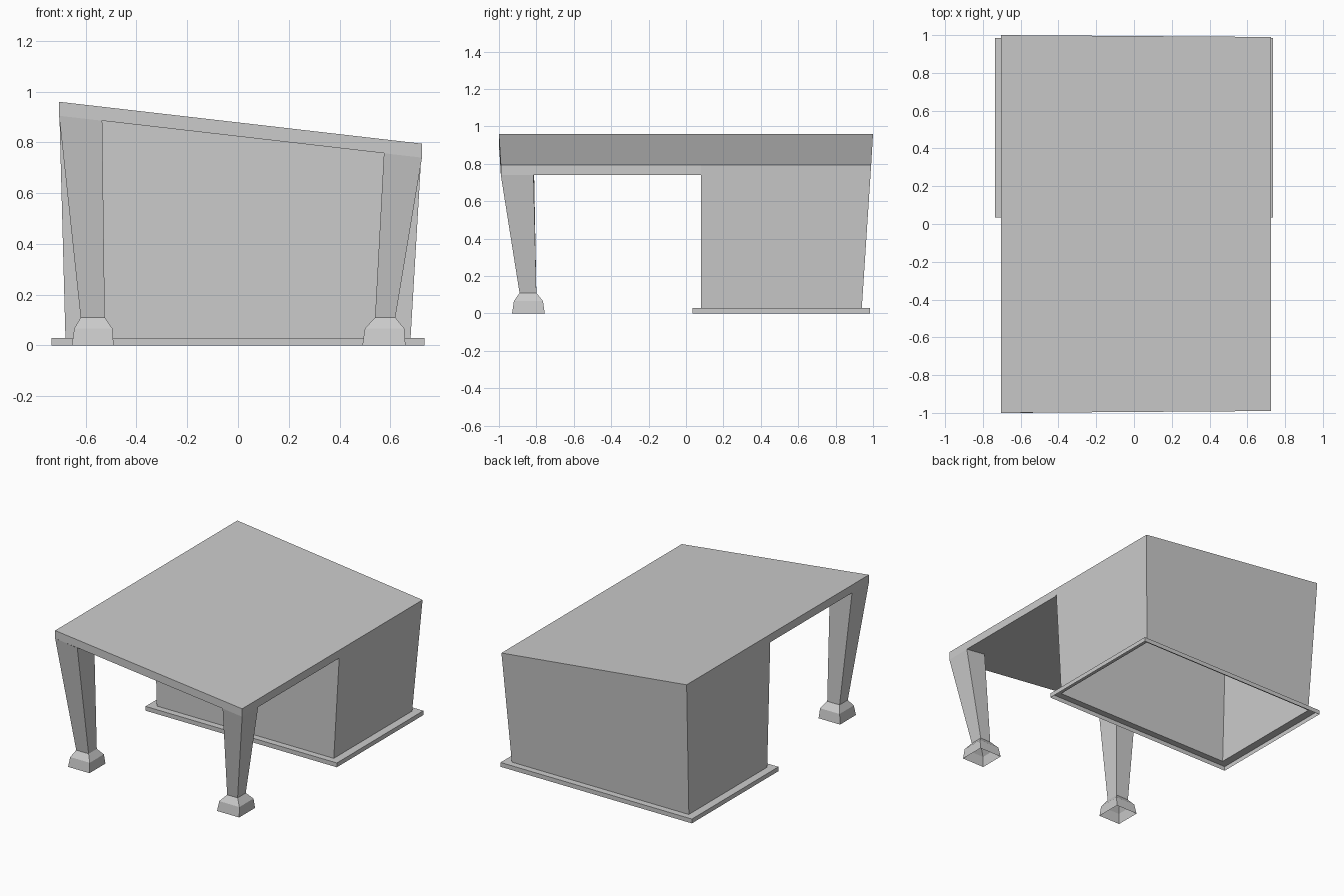
import bpy

cube = bpy.data.objects.get("Cube")
if cube:
    bpy.data.objects.remove(cube, do_unlink=True)

grey = bpy.data.materials.new("plain_grey")
grey.use_nodes = True
colour = (0.6, 0.6, 0.6, 1)
grey.diffuse_color = colour
grey.node_tree.nodes["Principled BSDF"].inputs["Base Color"].default_value = colour

# Roof outline and slope
LEFT, RIGHT = 0.725, -0.705
ROOF_THICK = 0.055
WALL_FRONT = 0.08


def roof_z(x):
    return 0.96 - 0.1154 * (x - RIGHT)


def rect(x0, x1, y0, y1, z):
    """Counter-clockwise ring; z is a height or a function of x."""
    height = z if callable(z) else lambda x: z
    return [(x, y, height(x)) for x, y in ((x0, y0), (x1, y0), (x1, y1), (x0, y1))]


def underside(x):
    return roof_z(x) - ROOF_THICK


def loft(name, rings, bottom=False, top=False, skip=()):
    """Join four-sided rings from bottom to top; skip leaves out sides."""
    verts = [v for ring in rings for v in ring]
    faces = []
    for r in range(len(rings) - 1):
        for i in range(4):
            if i not in skip:
                a, b = r * 4 + i, r * 4 + (i + 1) % 4
                faces.append((a, b, b + 4, a + 4))
    if bottom:
        faces.append((3, 2, 1, 0))
    if top:
        last = len(verts) - 4
        faces.append(tuple(range(last, last + 4)))
    mesh = bpy.data.meshes.new(name)
    mesh.from_pydata(verts, [], faces)
    mesh.materials.append(grey)
    obj = bpy.data.objects.new(name, mesh)
    bpy.context.collection.objects.link(obj)
    return obj


# Roof: one sloping sheet, slightly longer on its high side
roof = [(RIGHT, -1, roof_z(RIGHT)), (LEFT, -0.99, roof_z(LEFT)),
        (LEFT, 0.99, roof_z(LEFT)), (RIGHT, 1, roof_z(RIGHT))]
loft("roof_top", [roof], top=True)

# Canopy edge and ceiling, ending at the room
canopy_top = roof[:2] + [(LEFT, WALL_FRONT, roof_z(LEFT)), (RIGHT, WALL_FRONT, roof_z(RIGHT))]
canopy_low = [(x, y, z - ROOF_THICK) for x, y, z in canopy_top]
loft("canopy", [canopy_low, canopy_top], bottom=True, skip=(2,))

# Room: hollow leaning walls, open underneath
wall_top = canopy_top[3:] + canopy_top[2:3] + roof[2:]
loft("room_walls", [rect(-0.68, 0.68, WALL_FRONT, 0.94, 0.03), wall_top])

# Plinth: rim and ledge around the walls, open underneath
loft("plinth", [rect(-0.735, 0.735, 0.035, 0.985, 0),
                rect(-0.735, 0.735, 0.035, 0.985, 0.03),
                rect(-0.68, 0.68, WALL_FRONT, 0.94, 0.03)])

# Tapered legs and their hollow feet
for side, foot, ankle, head, front in (
        ("right", (-0.655, -0.49), (-0.62, -0.525), (RIGHT, -0.535), -1),
        ("left", (0.49, 0.66), (0.54, 0.62), (0.575, LEFT), -0.99)):
    ankle_ring = rect(*ankle, -0.89, -0.80, 0.11)
    loft(side + "_leg", [ankle_ring, rect(*head, front, -0.815, underside)])
    loft(side + "_foot", [rect(*foot, -0.93, -0.755, 0),
                          rect(foot[0] + 0.01, foot[1] - 0.005, -0.92, -0.765, 0.067),
                          ankle_ring])
